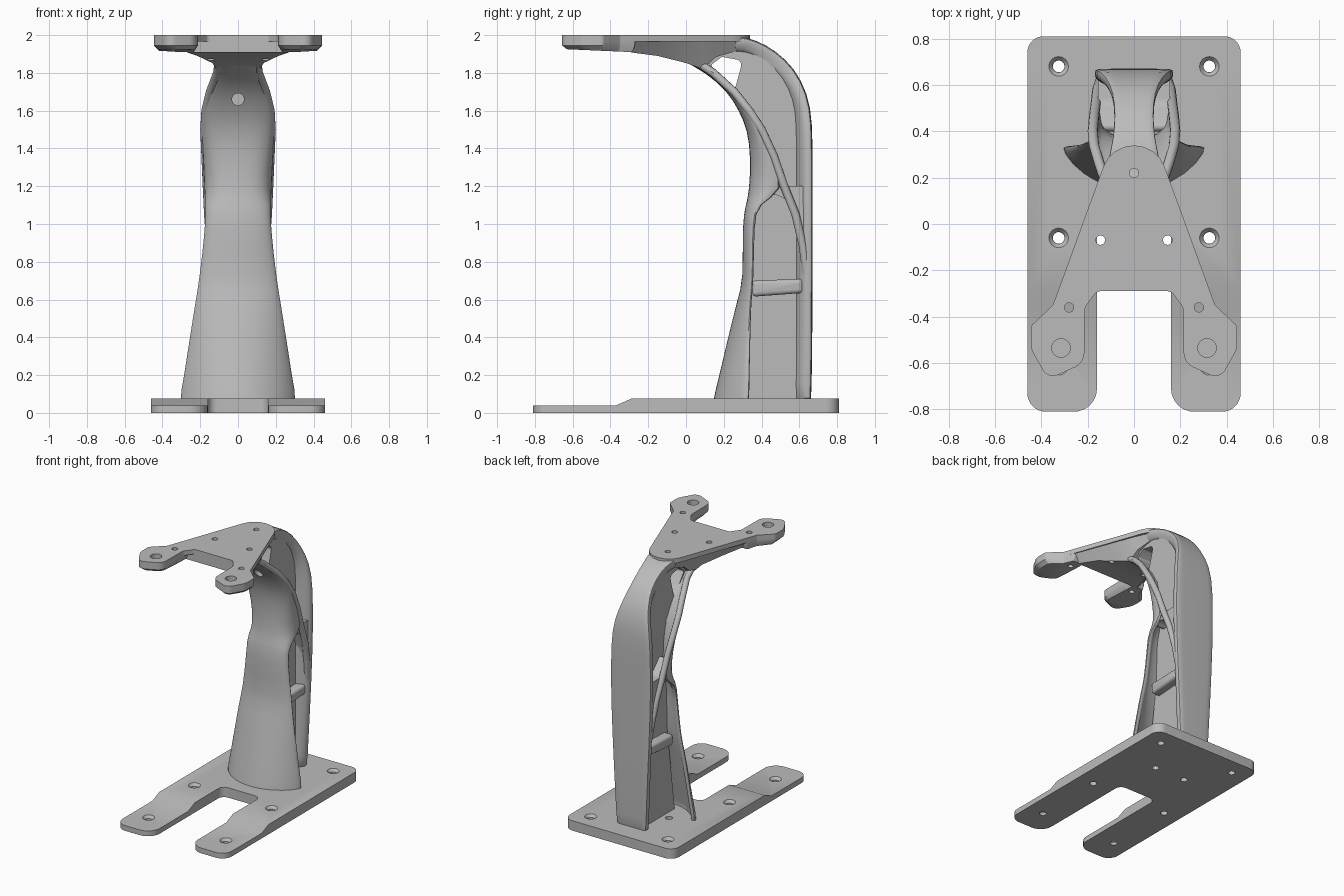
import bpy, bmesh, math
from mathutils import Vector, Matrix

cube = bpy.data.objects.get("Cube")
if cube:
    bpy.data.objects.remove(cube)

grey = bpy.data.materials.new("plain grey")
grey.use_nodes = True
grey.diffuse_color = (0.5, 0.5, 0.5, 1)
grey.node_tree.nodes["Principled BSDF"].inputs["Base Color"].default_value = (0.5, 0.5, 0.5, 1)
parts = []


def finish(name, bm):
    bmesh.ops.recalc_face_normals(bm, faces=bm.faces)
    mesh = bpy.data.meshes.new(name)
    bm.to_mesh(mesh)
    bm.free()
    mesh.materials.append(grey)
    ob = bpy.data.objects.new(name, mesh)
    bpy.context.collection.objects.link(ob)
    parts.append(ob)
    return ob


def loft(name, rings):
    """Skin a list of closed rings and cap both ends."""
    bm = bmesh.new()
    rows = [[bm.verts.new(p) for p in ring] for ring in rings]
    n = len(rows[0])
    for a, b in zip(rows, rows[1:]):
        for i in range(n):
            j = (i + 1) % n
            bm.faces.new((a[i], a[j], b[j], b[i]))
    bm.faces.new(rows[0][::-1])
    bm.faces.new(rows[-1])
    return finish(name, bm)


def slab(name, outline, low, high):
    return loft(name, [[(x, y, z) for x, y in outline] for z in (low, high)])


def side_slab(name, profile, half):
    return loft(name, [[(x, y, z) for y, z in profile] for x in (-half, half)])


def rounded(corners, steps=8):
    """Polygon from (x, y, radius) corners with true arcs."""
    out = []
    for i, (x, y, r) in enumerate(corners):
        p = Vector((x, y, 0))
        a = (Vector((*corners[i - 1][:2], 0)) - p).normalized()
        b = (Vector((*corners[(i + 1) % len(corners)][:2], 0)) - p).normalized()
        h = a.angle(b) / 2
        c = p + (a + b).normalized() * r / math.sin(h)
        v = (p + a * r / math.tan(h) - c).normalized()
        w = (p + b * r / math.tan(h) - c).normalized()
        out += [(c + v.slerp(w, k / steps) * r).xy[:] for k in range(steps + 1)]
    return out


def mirrored(right):
    return right + [(-x, *rest) for x, *rest in reversed(right)]


def apply(ob, kind, **settings):
    mod = ob.modifiers.new(kind, kind)
    for key, value in settings.items():
        setattr(mod, key, value)
    bpy.context.view_layer.objects.active = ob
    bpy.ops.object.modifier_apply(modifier=mod.name)


def cut(targets, cutter):
    cutter.hide_render = True
    for ob in targets:
        apply(ob, "BOOLEAN", operation="DIFFERENCE", solver="EXACT", object=cutter)
    parts.remove(cutter)
    bpy.data.objects.remove(cutter)


def drill(targets, x, y, low, high, r_low, r_high=None):
    bm = bmesh.new()
    bmesh.ops.create_cone(bm, cap_ends=True, segments=24, radius1=r_low,
                          radius2=r_high or r_low, depth=high - low,
                          matrix=Matrix.Translation((x, y, (low + high) / 2)))
    cut(targets, finish("drill", bm))


# Base plate: forked at the front, with lowered toes and countersunk holes
base = slab("base_plate", rounded(mirrored([
    (0.46, 0.81, 0.07), (0.46, -0.81, 0.08), (0.16, -0.81, 0.1), (0.16, 0.04, 0.05)])), 0, 0.075)
cut([base], side_slab("toe_cut", [(-1, 0.04), (-0.37, 0.04), (-0.283, 0.078),
                                  (-0.28, 0.2), (-1, 0.2)], 0.6))
for s in (-1, 1):
    for y, top in ((0.68, 0.075), (-0.06, 0.075), (-0.61, 0.04)):
        drill([base], s * 0.325, y, -0.1, 0.2, 0.025)
        drill([base], s * 0.325, y, top - 0.02, top + 0.001, 0.026, 0.043)
    drill([base], s * 0.13, 0.39, -0.1, 0.2, 0.025)


# Front shell: splayed flange that wraps backwards higher up and leans forward
def bow(z, front, edge, half, power):
    def arc(t):
        pts = []
        for k in range(13):
            a = math.pi * (k / 12 - 0.5)
            x = math.copysign(abs(math.sin(a)) ** min(power, 1), a) * (half - t)
            y = edge - max(0, math.cos(a)) ** power * (edge - front - t)
            pts.append((x, y, z))
        return pts
    return arc(0) + arc(0.035)[::-1]


shell_rows = [
    (0.03, 0.13, 0.335, 0.33, 1.4), (0.08, 0.145, 0.335, 0.31, 1.4), (0.35, 0.21, 0.34, 0.268, 1.3),
    (0.6, 0.27, 0.345, 0.228, 1.2), (0.7, 0.305, 0.36, 0.21, 1.1), (1.0, 0.295, 0.36, 0.174, 0.9),
    (1.11, 0.318, 0.38, 0.178, 0.85), (1.17, 0.333, 0.53, 0.18, 0.75),
    (1.35, 0.342, 0.475, 0.187, 0.75), (1.5, 0.325, 0.41, 0.196, 0.75),
    (1.6, 0.28, 0.345, 0.196, 0.75), (1.7, 0.22, 0.27, 0.17, 0.75),
    (1.8, 0.11, 0.16, 0.13, 0.75), (1.88, -0.05, 0.05, 0.13, 0.75)]
shell = loft("front_shell", [bow(*row) for row in shell_rows])
apply(shell, "SUBSURF", levels=1)

# Back spine: (back y, z, half width, inward y, inward z)
spine_rows = [
    (0.66, 0.04, 0.125, -1, 0), (0.665, 0.1, 0.125, -1, 0), (0.67, 0.5, 0.145, -1, 0),
    (0.67, 1.0, 0.17, -1, 0), (0.67, 1.3, 0.17, -1, 0), (0.67, 1.54, 0.163, -1, -0.1),
    (0.645, 1.69, 0.125, -0.9, -0.4), (0.575, 1.825, 0.09, -0.8, -0.6),
    (0.475, 1.918, 0.082, -0.65, -0.75), (0.37, 1.975, 0.09, -0.5, -0.85),
    (0.29, 1.993, 0.11, -0.2, -1), (0.24, 1.99, 0.11, 0, -1)]
rings = []
for y, z, half, dy, dz in spine_rows:
    side = [(half * 0.5, 0), (half * 0.97, 0), (half, 0.012), (half, 0.035),
            (half * 0.92, 0.055), (min(half * 0.9, 0.075), 0.095)]
    rings.append([(x, y + dy * d, z + dz * d) for x, d in mirrored(side)])
spine = loft("back_spine", rings)
apply(spine, "SUBSURF", levels=1)

# Central web joining shell and spine, with a window near the top
web = side_slab("central_web", [
    (0.24, 0.05), (0.63, 0.05), (0.63, 1.55), (0.6, 1.68), (0.53, 1.79), (0.44, 1.87),
    (0.33, 1.94), (0.1, 1.94), (0.1, 1.85), (0.24, 1.7), (0.345, 1.55), (0.36, 1.3),
    (0.33, 1.0), (0.33, 0.7)], 0.075)
cut([web, spine], side_slab("web_window", rounded([
    (0.13, 1.84, 0.015), (0.19, 1.885, 0.02), (0.3, 1.865, 0.03), (0.25, 1.68, 0.015)]), 0.3))

# Peep hole through the front shell into the web
bm = bmesh.new()
bmesh.ops.create_cone(bm, cap_ends=True, segments=20, radius1=0.032, radius2=0.032, depth=0.5,
                      matrix=Matrix.Translation((0, 0.25, 1.66)) @ Matrix.Rotation(math.pi / 2, 4, "X"))
cut([shell, web], finish("peep_hole", bm))

# Cross rib in the side recess, and the gusset closing the trough above it
rib = side_slab("cross_rib", rounded([(0.35, 0.615, 0.02), (0.62, 0.635, 0.02),
                                      (0.62, 0.71, 0.02), (0.35, 0.7, 0.02)]), 0.14)
apply(rib, "BEVEL", width=0.025, segments=3)
gusset = side_slab("trough_gusset", rounded([
    (0.4, 1.11, 0.02), (0.46, 1.165, 0.05), (0.55, 1.12, 0.04), (0.59, 0.99, 0.05),
    (0.62, 0.82, 0.01), (0.645, 0.82, 0.01), (0.645, 1.2, 0.02), (0.52, 1.2, 0.06),
    (0.4, 1.33, 0.02)], 4), 0.155)

# Diagonal rims running from the spine up along the shell edges
rim_path = [(0.13, 0.64, 0.72), (0.145, 0.62, 0.88), (0.158, 0.58, 1.05), (0.165, 0.52, 1.2),
            (0.172, 0.465, 1.36), (0.178, 0.4, 1.5), (0.172, 0.335, 1.6),
            (0.148, 0.255, 1.7), (0.11, 0.145, 1.8), (0.1, 0.04, 1.87)]
for s, side in ((1, "left"), (-1, "right")):
    curve = bpy.data.curves.new(side + "_diagonal_rim", "CURVE")
    curve.dimensions = "3D"
    curve.bevel_depth = 0.022
    curve.use_fill_caps = True
    spline = curve.splines.new("POLY")
    spline.points.add(len(rim_path) - 1)
    for point, (x, y, z) in zip(spline.points, rim_path):
        point.co = (s * x, y, z, 1)
    ob = bpy.data.objects.new(side + "_diagonal_rim", curve)
    bpy.context.collection.objects.link(ob)
    curve.materials.append(grey)
    bpy.ops.object.select_all(action="DESELECT")
    ob.select_set(True)
    bpy.context.view_layer.objects.active = ob
    bpy.ops.object.convert(target="MESH")
    parts.append(bpy.context.view_layer.objects.active)

# Top plate: rounded triangle with two forward pads
pad = [(0.35, -0.35, 0.02), (0.445, -0.44, 0.03), (0.445, -0.54, 0.1), (0.37, -0.67, 0.05),
       (0.215, -0.6, 0.07), (0.212, -0.36, 0.05)]
half_plate = pad + [(0.16, -0.29, 0.03)]
plate = slab("top_plate", rounded([(0, 0.61, 0.141)] + mirrored(half_plate)), 1.965, 2.0)

# Tapered body under the plate: (y, top half, bottom half, bottom z)
body_rows = [(-0.29, 0.325, 0.27, 1.908), (-0.15, 0.272, 0.215, 1.89), (0, 0.215, 0.135, 1.852),
             (0.09, 0.18, 0.115, 1.82), (0.16, 0.155, 0.1, 1.885), (0.32, 0.08, 0.07, 1.93)]
body = loft("under_body", [[(t, y, 1.97), (b, y, z), (-b, y, z), (-t, y, 1.97)]
                           for y, t, b, z in body_rows])
top_parts = [plate, body]
for s, side in ((1, "left"), (-1, "right")):
    outline = rounded(pad + [(0.215, -0.27, 0.01), (0.32, -0.27, 0.01)])
    lower = [(s * (0.31 + (x - 0.31) * 0.8), -0.4 + (y + 0.4) * 0.9, 1.911 - 0.04 * (y + 0.3))
             for x, y in outline]
    top_parts.append(loft(side + "_pad", [
        lower,
        [(s * x, y, 1.945) for x, y in outline],
        [(s * x, y, 1.97) for x, y in outline]]))

# Holes in the top
drill([plate, body, web], 0, 0.22, 1.75, 2.1, 0.02)
for s in (-1, 1):
    drill([plate, body], s * 0.145, -0.07, 1.7, 2.1, 0.02)
    pad_part = top_parts[2 if s > 0 else 3]
    drill([plate, pad_part], s * 0.28, -0.36, 1.8, 2.1, 0.02)
    drill([plate, pad_part], s * 0.315, -0.535, 1.945, 2.1, 0.04)

# Smooth shading with sharp edges kept
bpy.ops.object.select_all(action="DESELECT")
for ob in parts:
    ob.select_set(True)
bpy.context.view_layer.objects.active = base
bpy.ops.object.shade_smooth_by_angle(angle=math.radians(38))
